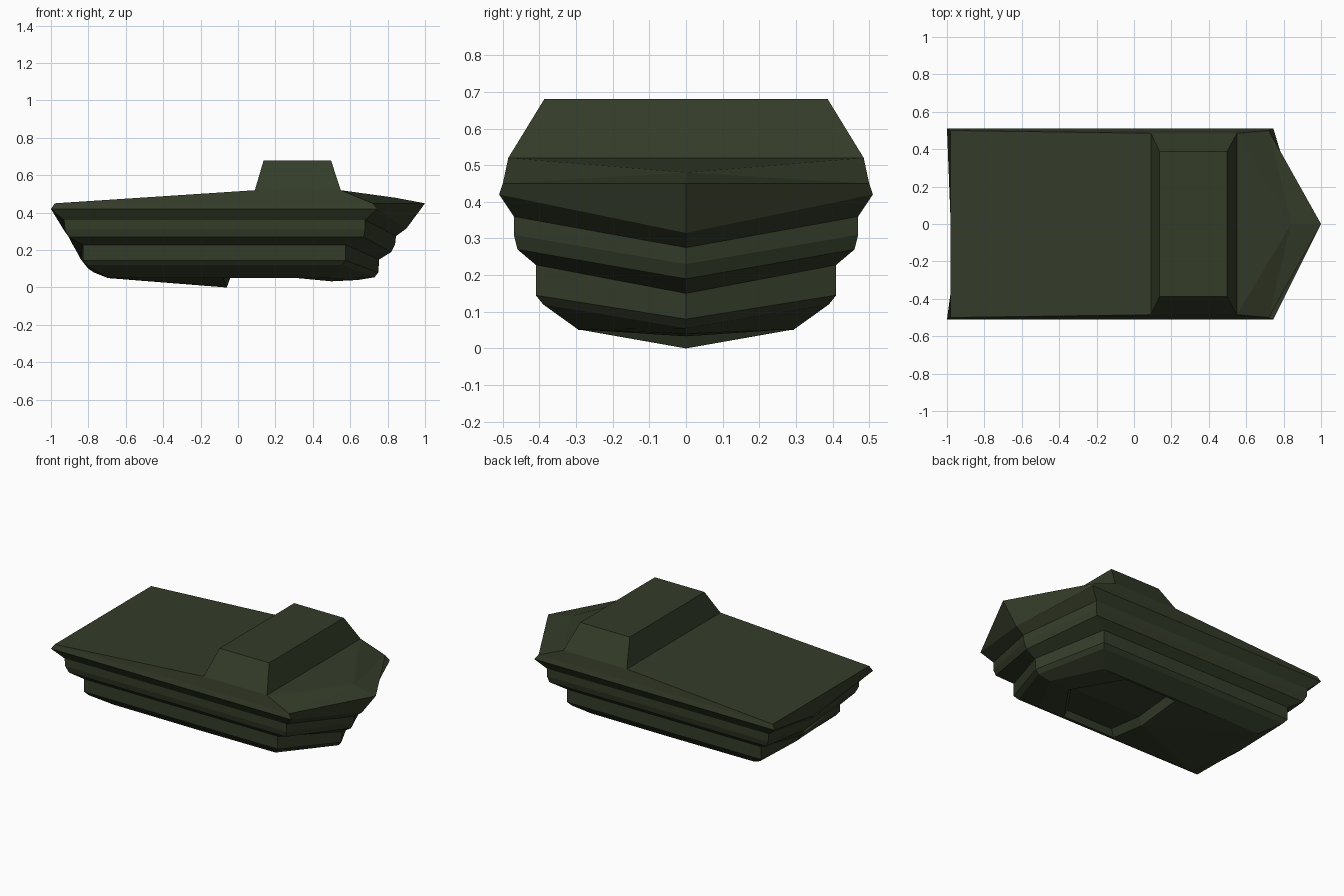
import bpy, bmesh

if "Cube" in bpy.data.objects:
    bpy.data.objects.remove(bpy.data.objects["Cube"])

mat = bpy.data.materials.new("dark_olive")
mat.diffuse_color = (0.034, 0.045, 0.022, 1)
mat.use_nodes = True
mat.node_tree.nodes["Principled BSDF"].inputs["Base Color"].default_value = mat.diffuse_color


def make_object(name, bm):
    bmesh.ops.remove_doubles(bm, verts=bm.verts, dist=0.0005)
    bmesh.ops.recalc_face_normals(bm, faces=bm.faces)
    me = bpy.data.meshes.new(name)
    bm.to_mesh(me)
    bm.free()
    me.materials.append(mat)
    ob = bpy.data.objects.new(name, me)
    bpy.context.collection.objects.link(ob)
    return ob


def face(bm, *pts):
    bm.faces.new([bm.verts.new(p) for p in pts])


def both_sides(bm, *pts):
    # one face and its mirror image across the centre line
    face(bm, *pts)
    face(bm, *[(x, -y, z) for x, y, z in reversed(pts)])


# Hull levels: half width, side height, stern corner x, shoulder x,
# bow (x, z), stern centre (x, z)
levels = [
    (0.500, 0.450, -0.98, 0.72, (1.00, 0.45), (-0.98, 0.45)),
    (0.510, 0.420, -1.00, 0.745, (0.90, 0.315), (-0.93, 0.305)),
    (0.470, 0.360, -0.93, 0.68, (0.845, 0.275), (-0.905, 0.27)),
    (0.470, 0.310, -0.925, 0.68, (0.84, 0.23), (-0.885, 0.23)),
    (0.460, 0.270, -0.905, 0.67, (0.82, 0.19), (-0.86, 0.19)),
    (0.410, 0.228, -0.83, 0.575, (0.755, 0.15), (-0.84, 0.15)),
    (0.410, 0.145, -0.83, 0.575, (0.75, 0.08), (-0.80, 0.10)),
    (0.390, 0.120, -0.81, 0.555, (0.73, 0.055), (-0.77, 0.08)),
    (0.295, 0.052, -0.70, 0.48, (0.64, 0.04), (-0.69, 0.05)),
]
rows = [[(c[0], 0, c[1]), (s, w, z), (sh, w, z), (b[0], 0, b[1])]
        for w, z, s, sh, b, c in levels]

# Stepped hull sides
hull = bmesh.new()
for a, b in zip(rows, rows[1:]):
    for i in range(3):
        both_sides(hull, a[i], a[i + 1], b[i + 1], b[i])

# Deck, raised towards the cabin and falling to the bow
stern, corner, shoulder, bow = rows[0]
aft, fore, nose = (0.09, 0.485, 0.52), (0.55, 0.485, 0.52), (0.84, 0, 0.48)
aft_c, fore_c = (0.09, 0, 0.52), (0.55, 0, 0.52)
both_sides(hull, stern, corner, aft, aft_c)
both_sides(hull, corner, aft, fore, shoulder)
both_sides(hull, fore_c, fore, nose)
both_sides(hull, fore, shoulder, nose)
both_sides(hull, shoulder, bow, nose)

# Bottom: wedge running down to the keel step, then a recess
stern, corner, shoulder, bow = rows[-1]
keel, edge = (-0.06, 0, 0.0), (-0.08, 0.295, 0.05)
rim = [(-0.08, 0.28, 0.05), (0.30, 0.28, 0.052), (0.50, 0, 0.033)]
roof = [(-0.05, 0.265, 0.092), (0.29, 0.265, 0.092), (0.48, 0, 0.055)]
roof_c = (-0.04, 0, 0.055)
both_sides(hull, stern, corner, keel)
both_sides(hull, corner, edge, rim[0], keel)
both_sides(hull, edge, corner, shoulder)
both_sides(hull, rim[0], edge, shoulder, rim[1])
both_sides(hull, rim[1], shoulder, bow, rim[2])
both_sides(hull, keel, rim[0], roof[0], roof_c)
for i in range(2):
    both_sides(hull, rim[i], rim[i + 1], roof[i + 1], roof[i])
both_sides(hull, roof_c, roof[0], roof[1], roof[2])
make_object("hull", hull)

# Cabin with sloping walls
cabin = bmesh.new()
base = [(0.09, -0.485, 0.52), (0.55, -0.485, 0.52), (0.55, 0.485, 0.52), (0.09, 0.485, 0.52)]
top = [(0.137, -0.387, 0.68), (0.497, -0.387, 0.68), (0.497, 0.387, 0.68), (0.137, 0.387, 0.68)]
for i in range(4):
    j = (i + 1) % 4
    face(cabin, base[i], base[j], top[j], top[i])
face(cabin, *top)
make_object("cabin", cabin)
